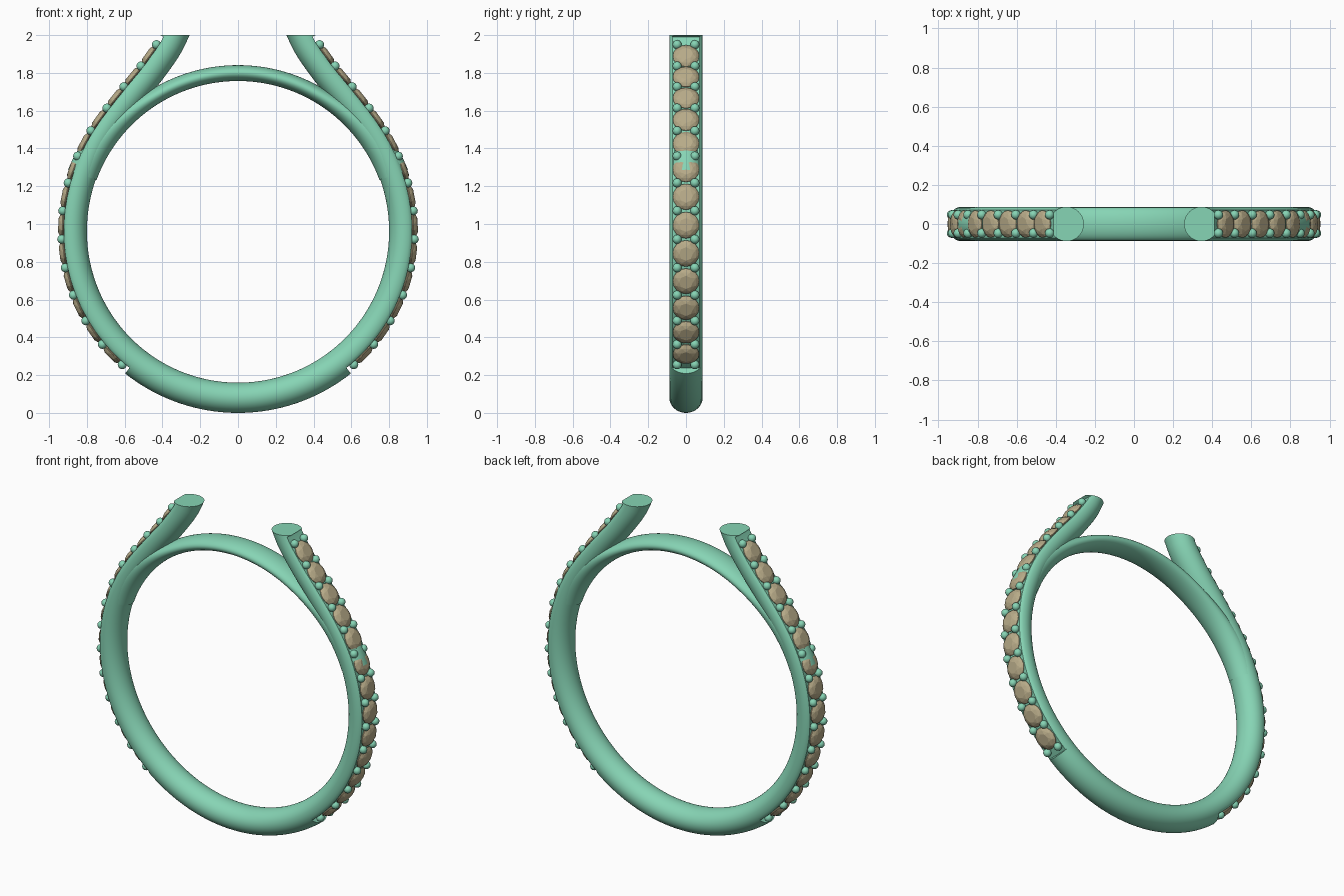
import bpy, bmesh, math
from mathutils import Vector, Matrix

if "Cube" in bpy.data.objects:
    bpy.data.objects.remove(bpy.data.objects["Cube"])

CZ = 0.96                      # height of the finger-hole centre


def material(name, rgb):
    m = bpy.data.materials.new(name)
    m.diffuse_color = (*rgb, 1)
    m.use_nodes = True
    m.node_tree.nodes["Principled BSDF"].inputs["Base Color"].default_value = m.diffuse_color
    return m


metal = material("green_metal", (0.24, 0.66, 0.46))
stone = material("tan_stone", (0.48, 0.41, 0.25))


def make_object(name, bm, mat, smooth=True):
    bmesh.ops.recalc_face_normals(bm, faces=bm.faces)
    mesh = bpy.data.meshes.new(name)
    bm.to_mesh(mesh)
    bm.free()
    mesh.materials.append(mat)
    ob = bpy.data.objects.new(name, mesh)
    bpy.context.collection.objects.link(ob)
    mod = ob.modifiers.new("mirror", 'MIRROR')
    mod.use_clip = True
    bpy.context.view_layer.objects.active = ob
    ob.select_set(True)
    if smooth:
        bpy.ops.object.shade_smooth_by_angle(angle=math.radians(35))
    ob.select_set(False)
    return ob


# Shank centre line in polar form (angle, radius) around the finger hole
KEYS = [(-110, .88), (-90, .88), (-40, .88), (0, .88), (20, .882), (32, .888),
        (42, .897), (51, .918), (60.4, .963), (68, 1.034), (71.6, 1.094),
        (78, 1.24), (82, 1.36)]


def radius(a):
    for i in range(1, len(KEYS) - 2):
        (a0, r0), (a1, r1), (a2, r2), (a3, r3) = KEYS[i - 1:i + 3]
        if a <= a2:
            break
    h = a2 - a1
    t = (a - a1) / h
    m1, m2 = (r2 - r0) / (a2 - a0) * h, (r3 - r1) / (a3 - a1) * h
    return ((2*t**3 - 3*t*t + 1) * r1 + (t**3 - 2*t*t + t) * m1
            + (3*t*t - 2*t**3) * r2 + (t**3 - t*t) * m2)


def centre(a):
    r, t = radius(a), math.radians(a)
    return Vector((r * math.cos(t), 0, CZ + r * math.sin(t)))


def frame(a):
    """Centre, tangent and outward normal at a polar angle."""
    t = (centre(a + .2) - centre(a - .2)).normalized()
    return centre(a), t, Vector((t.z, 0, -t.x))


def loft(bm, stations, n=40):
    """Stations: (centre, normal, radial half, width half, outer clamp)."""
    prev = None
    for c, nrm, hr, hw, clamp in stations:
        ring = []
        for k in range(n):
            u = 2 * math.pi * k / n
            ring.append(bm.verts.new(c + nrm * min(hr * math.cos(u), clamp)
                                     + Vector((0, hw * math.sin(u), 0))))
        if prev:
            for k in range(n):
                j = (k + 1) % n
                bm.faces.new((prev[k], prev[j], ring[j], ring[k]))
        prev = ring


# Shank: tube with a flat stone seat cut along its outer side
SEAT = (-51.5, 70.6)
angles = [(-90 + i * 1.9, None) for i in range(88)]
angles = [(a, .042 if SEAT[0] < a < SEAT[1] else 1) for a, _ in angles]
for s in SEAT:
    angles += [(s - .01, 1 if s < 0 else .042), (s + .01, .042 if s < 0 else 1)]
stations = []
for a, clamp in sorted(angles):
    c, t, nrm = frame(a)
    stations.append((c, nrm, .08, .088, clamp))
bm = bmesh.new()
loft(bm, stations)
bmesh.ops.bisect_plane(bm, geom=bm.verts[:] + bm.edges[:] + bm.faces[:],
                       plane_co=(0, 0, 2), plane_no=(0, 0, 1), clear_outer=True)
rim = [e for e in bm.edges if e.is_boundary and e.verts[0].co.z > 1.9]
bmesh.ops.holes_fill(bm, edges=rim, sides=0)
make_object("shank", bm, metal)

# Bridge: thin arc closing the finger hole, thickening into the shank
stations = []
for i in range(41):
    a = 20 + 70 * i / 40
    f = min(1, (a - 20) / 42)
    hr = .08 - .038 * f * f * (3 - 2 * f)
    t = math.radians(a)
    nrm = Vector((math.cos(t), 0, math.sin(t)))
    stations.append((Vector((0, 0, CZ)) + nrm * (.797 + hr), nrm, hr, .085, 1))
bm = bmesh.new()
loft(bm, stations)
make_object("bridge", bm, metal)

# Evenly spaced angles along the shank for the setting
fine = [-49 + 117 * i / 1200 for i in range(1201)]
length = [0]
for a, b in zip(fine, fine[1:]):
    length.append(length[-1] + (centre(b) - centre(a)).length)


def at(f):
    target = f * length[-1]
    return fine[min(range(len(fine)), key=lambda i: abs(length[i] - target))]


GEMS = 13

# Beads: a pair of prongs between neighbouring stones
bm = bmesh.new()
for i in range(GEMS + 1):
    c, t, nrm = frame(at(i / GEMS))
    for y in (-.047, .047):
        p = c + nrm * .054 + Vector((0, y, 0))
        bmesh.ops.create_uvsphere(bm, u_segments=16, v_segments=10, radius=.024,
                                  matrix=Matrix.Translation(p))
make_object("prong_beads", bm, metal)


# Stones: faceted round cut with table, crown, girdle and pavilion
def circle(n, r, h, turn=0):
    return [(r * math.cos(2*math.pi*(k + turn)/n),
             r * math.sin(2*math.pi*(k + turn)/n), h) for k in range(n)]


CUT = (circle(8, .036, .072) + circle(8, .056, .064, .5)
       + circle(16, .07, .05) + circle(16, .07, .046) + [(0, 0, -.01)])
bm = bmesh.new()
for i in range(GEMS):
    c, t, nrm = frame(at((i + .5) / GEMS))
    verts = [bm.verts.new(c + t * x + Vector((0, y, 0)) + nrm * h)
             for x, y, h in CUT]
    bmesh.ops.convex_hull(bm, input=verts)
make_object("stones", bm, stone, smooth=False)
